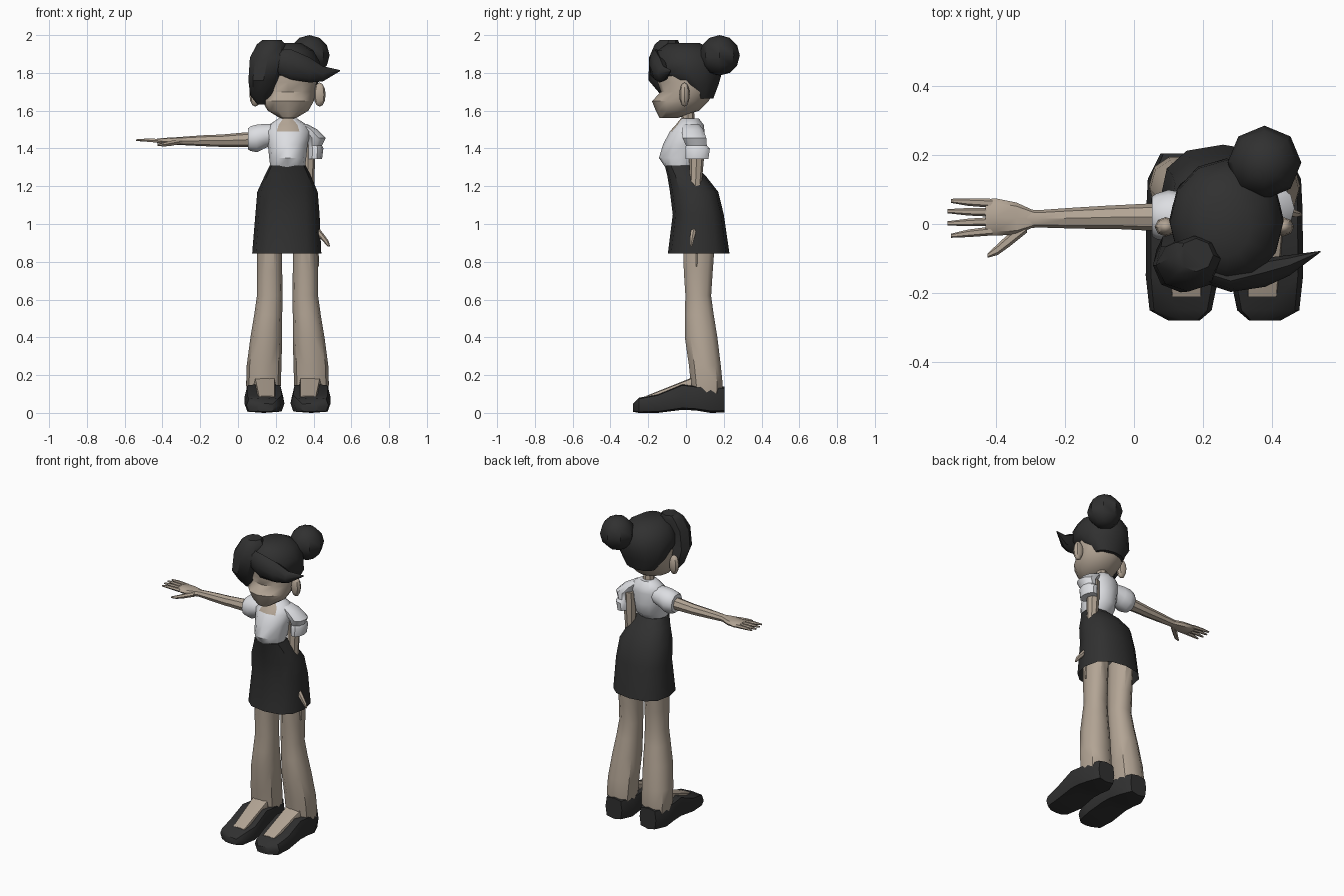
import bpy, bmesh, math
from mathutils import Matrix, Vector

CX = 0.262  # body centre line


def material(name, col):
    m = bpy.data.materials.new(name)
    m.diffuse_color = (*col, 1)
    return m


BLACK = material("black", (0.030, 0.030, 0.030))
WHITE = material("white", (0.72, 0.73, 0.76))
SKIN = material("skin", (0.45, 0.375, 0.30))


def loft(bm, axis, rings, n=10, p=2.0, caps=(True, True), mat=None):
    """Skin rings (position, centre u, centre v, radius u, radius v) along an axis."""
    loops = []
    for pos, cu, cv, ru, rv in rings:
        loop = []
        for i in range(n):
            a = 2 * math.pi * i / n
            c, s = math.cos(a), math.sin(a)
            u = cu + ru * math.copysign(abs(c) ** (2 / p), c)
            v = cv + rv * math.copysign(abs(s) ** (2 / p), s)
            co = {"x": (pos, u, v), "y": (u, pos, v), "z": (u, v, pos)}[axis]
            co = Vector(co)
            loop.append(bm.verts.new(mat @ co if mat else co))
        loops.append(loop)
    for a, b in zip(loops, loops[1:]):
        for i in range(n):
            j = (i + 1) % n
            bm.faces.new((a[i], a[j], b[j], b[i]))
    if caps[0]:
        bm.faces.new(loops[0])
    if caps[1]:
        bm.faces.new(loops[-1])


def finish(bm, name, mats, angle=40, rule=None):
    bmesh.ops.recalc_face_normals(bm, faces=bm.faces)
    me = bpy.data.meshes.new(name)
    if rule:
        for f in bm.faces:
            f.material_index = rule(f)
    bm.to_mesh(me)
    bm.free()
    for m in mats:
        me.materials.append(m)
    ob = bpy.data.objects.new(name, me)
    bpy.context.collection.objects.link(ob)
    bpy.ops.object.select_all(action="DESELECT")
    ob.select_set(True)
    bpy.context.view_layer.objects.active = ob
    bpy.ops.object.shade_smooth_by_angle(angle=math.radians(angle))
    return ob


def part(name, mat, axis, rings, n=10, p=2.0, caps=(True, True), xf=None, angle=40):
    bm = bmesh.new()
    loft(bm, axis, rings, n, p, caps, xf)
    return finish(bm, name, [mat], angle)


def ball(name, mat, centre, scale, seg=8, rings=6):
    bm = bmesh.new()
    bmesh.ops.create_uvsphere(bm, u_segments=seg, v_segments=rings, radius=1)
    bm.transform(Matrix.Translation(centre) @ Matrix.Diagonal((*scale, 1)))
    return finish(bm, name, [mat])


# Legs, feet and shoes, mirrored about the centre line
MIRROR = Matrix.Translation((2 * CX, 0, 0)) @ Matrix.Diagonal((-1, 1, 1, 1))
for side, xf in (("right", None), ("left", MIRROR)):
    part(side + "_leg", SKIN, "z", [
        (0.08, 0.135, 0.11, 0.085, 0.08), (0.15, 0.135, 0.11, 0.092, 0.088),
        (0.25, 0.138, 0.10, 0.092, 0.088), (0.40, 0.150, 0.08, 0.084, 0.090),
        (0.52, 0.160, 0.07, 0.074, 0.080), (0.62, 0.168, 0.065, 0.068, 0.071),
        (0.75, 0.167, 0.065, 0.067, 0.080), (0.95, 0.167, 0.07, 0.067, 0.090)],
        p=2.3, xf=xf)
    part(side + "_shoe", BLACK, "y", [
        (-0.28, 0.145, 0.028, 0.045, 0.022), (-0.25, 0.135, 0.040, 0.090, 0.040),
        (-0.15, 0.140, 0.050, 0.106, 0.050), (-0.02, 0.137, 0.086, 0.102, 0.070),
        (0.05, 0.137, 0.080, 0.101, 0.067), (0.13, 0.137, 0.071, 0.097, 0.071),
        (0.205, 0.137, 0.071, 0.060, 0.069)], n=8, p=4.5, xf=xf)
    part(side + "_instep", SKIN, "y", [
        (-0.21, 0.152, 0.070, 0.046, 0.020), (0.03, 0.142, 0.150, 0.058, 0.036)],
        n=8, p=5, xf=xf)
    ball(side + "_ear", SKIN, (0.092 if xf is None else 0.432, -0.008, 1.685),
         (0.032, 0.028, 0.064))

# Skirt, open at the hem
part("skirt", BLACK, "z", [
    (0.845, 0.258, 0.067, 0.183, 0.163), (1.05, 0.262, 0.065, 0.170, 0.135),
    (1.17, 0.262, 0.043, 0.160, 0.128), (1.26, 0.263, 0.000, 0.120, 0.100),
    (1.31, 0.263, -0.035, 0.095, 0.078)], n=12, p=2.5, caps=(False, True))

# Blouse with a bare neckline at the front
bm = bmesh.new()
loft(bm, "z", [
    (1.30, 0.263, -0.035, 0.092, 0.075), (1.35, 0.263, -0.025, 0.098, 0.118),
    (1.42, 0.263, -0.010, 0.105, 0.112), (1.49, 0.265, 0.006, 0.120, 0.092),
    (1.525, 0.265, 0.020, 0.100, 0.074), (1.558, 0.263, 0.020, 0.050, 0.048)], n=12)
finish(bm, "blouse", [WHITE, SKIN], rule=lambda f: int(
    f.calc_center_median().z > 1.50 and f.calc_center_median().y < -0.02
    and abs(f.calc_center_median().x - 0.264) < 0.035))

# Puffed sleeves: one stretched out, one hanging
part("right_sleeve", WHITE, "x", [
    (0.052, 0.022, 1.450, 0.058, 0.058), (0.065, 0.022, 1.452, 0.066, 0.068),
    (0.10, 0.024, 1.453, 0.075, 0.077), (0.14, 0.022, 1.465, 0.070, 0.068),
    (0.20, 0.020, 1.475, 0.060, 0.055)])
part("left_sleeve", WHITE, "z", [
    (1.345, 0.405, 0.058, 0.040, 0.064), (1.40, 0.408, 0.060, 0.044, 0.070),
    (1.415, 0.405, 0.055, 0.040, 0.058), (1.455, 0.410, 0.045, 0.055, 0.066),
    (1.50, 0.370, 0.035, 0.050, 0.060), (1.53, 0.330, 0.025, 0.035, 0.045)])

# Arms: built along local x, then placed
HANG = Matrix(((0, -1, 0, 0.390), (0, 0, 1, -1.39), (1, 0, 0, 1.305), (0, 0, 0, 1)))
for side, xf in (("right", None), ("left", HANG)):
    part(side + "_arm", SKIN, "x", [
        (0.16, 0.020, 1.448, 0.040, 0.040), (0.04, 0.020, 1.446, 0.039, 0.039),
        (-0.06, 0.020, 1.442, 0.034, 0.034), (-0.08, 0.019, 1.441, 0.034, 0.033),
        (-0.18, 0.017, 1.441, 0.030, 0.029), (-0.28, 0.015, 1.440, 0.025, 0.023),
        (-0.31, 0.015, 1.439, 0.028, 0.021)], n=8, xf=xf)
    bm = bmesh.new()
    loft(bm, "x", [
        (-0.29, 0.015, 1.440, 0.024, 0.020), (-0.34, 0.016, 1.438, 0.046, 0.021),
        (-0.40, 0.020, 1.438, 0.054, 0.017), (-0.43, 0.020, 1.440, 0.052, 0.012)],
        n=8, p=2.6, mat=xf)
    for tip, y0, y1 in ((-0.53, 0.060, 0.067), (-0.54, 0.034, 0.037),
                        (-0.54, 0.007, 0.002), (-0.53, -0.020, -0.034)):
        loft(bm, "x", [(-0.41, y0, 1.440, 0.013, 0.012),
                       (-0.48, (y0 + y1) / 2, 1.444, 0.011, 0.010),
                       (tip, y1, 1.444, 0.006, 0.005)], n=6, mat=xf)
    # thumb
    loft(bm, "x", [(-0.31, -0.005, 1.436, 0.020, 0.016),
                   (-0.36, -0.045, 1.426, 0.020, 0.015),
                   (-0.395, -0.074, 1.420, 0.016, 0.011),
                   (-0.425, -0.092, 1.418, 0.006, 0.005)], n=6, mat=xf)
    finish(bm, side + "_hand", [SKIN])

# Neck and head
part("neck", SKIN, "z", [(1.50, 0.265, 0.015, 0.036, 0.036),
                         (1.64, 0.265, 0.005, 0.032, 0.034)], n=8)
part("head", SKIN, "z", [
    (1.562, 0.265, -0.090, 0.045, 0.050), (1.60, 0.265, -0.045, 0.108, 0.115),
    (1.65, 0.265, -0.030, 0.136, 0.150), (1.70, 0.265, 0.005, 0.146, 0.138),
    (1.75, 0.265, 0.000, 0.150, 0.150), (1.86, 0.265, 0.005, 0.135, 0.140)], n=12)

# Hair: cap, side lock, swept fringe and bun
part("hair_cap", BLACK, "z", [
    (1.665, 0.268, 0.090, 0.100, 0.055), (1.74, 0.268, 0.058, 0.155, 0.115),
    (1.80, 0.268, 0.010, 0.166, 0.180), (1.86, 0.268, 0.005, 0.164, 0.180),
    (1.92, 0.268, 0.000, 0.130, 0.148), (1.957, 0.268, -0.010, 0.068, 0.085)], n=12)
part("side_lock", BLACK, "z", [
    (1.632, 0.125, -0.060, 0.022, 0.025), (1.68, 0.127, -0.075, 0.062, 0.055),
    (1.76, 0.135, -0.120, 0.080, 0.078), (1.88, 0.158, -0.120, 0.095, 0.076),
    (1.95, 0.175, -0.100, 0.076, 0.066), (1.975, 0.180, -0.090, 0.050, 0.048)], n=8)
part("fringe", BLACK, "x", [
    (0.20, -0.140, 1.860, 0.030, 0.060), (0.28, -0.165, 1.845, 0.032, 0.080),
    (0.38, -0.140, 1.815, 0.042, 0.066), (0.45, -0.120, 1.795, 0.030, 0.040),
    (0.54, -0.080, 1.812, 0.002, 0.003)], n=8)
ball("hair_bun", BLACK, (0.378, 0.178, 1.893), (0.107, 0.107, 0.107))
